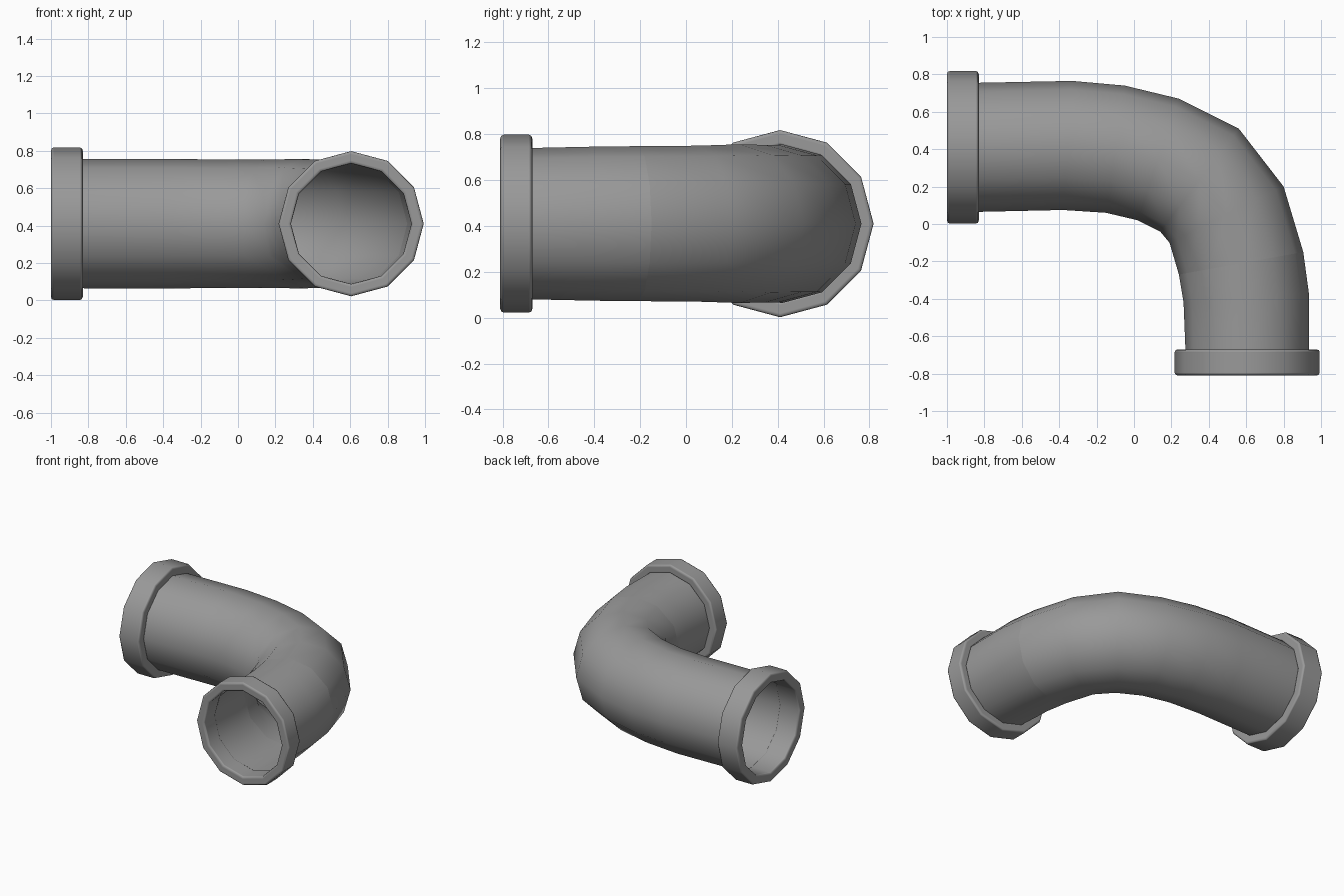
import bpy, bmesh
from math import sin, cos, pi, radians
from mathutils import Vector, Matrix

cube = bpy.data.objects.get("Cube")
if cube:
    bpy.data.objects.remove(cube, do_unlink=True)

SIDES = 12
AXIS_Z = 0.41

metal = bpy.data.materials.new("pipe grey")
metal.use_nodes = True
grey = (0.32, 0.32, 0.32, 1)
metal.diffuse_color = grey
metal.node_tree.nodes["Principled BSDF"].inputs["Base Color"].default_value = grey


def finish(name, bm):
    mesh = bpy.data.meshes.new(name)
    bm.to_mesh(mesh)
    bm.free()
    mesh.materials.append(metal)
    obj = bpy.data.objects.new(name, mesh)
    bpy.context.collection.objects.link(obj)
    for face in mesh.polygons:
        face.use_smooth = True
    return obj


def bridge(bm, a, b):
    for i in range(SIDES):
        j = (i + 1) % SIDES
        bm.faces.new((a[i], a[j], b[j], b[i]))


# Curved pipe: each ring spans an outer and an inner point of the bend
outer = [(-0.98, 0.755), (-0.83, 0.755), (-0.33, 0.765), (-0.05, 0.74), (0.24, 0.67),
         (0.56, 0.51), (0.80, 0.20), (0.905, -0.15), (0.935, -0.37), (0.935, -0.67), (0.935, -0.79)]
inner = [(-0.98, 0.065), (-0.83, 0.065), (-0.38, 0.075), (-0.15, 0.06), (0.02, 0.02),
         (0.14, -0.04), (0.19, -0.10), (0.24, -0.27), (0.265, -0.42), (0.275, -0.67), (0.275, -0.79)]
bm = bmesh.new()
rings = []
for o, n in zip(outer, inner):
    o, n = Vector((*o, AXIS_Z)), Vector((*n, AXIS_Z))
    mid, side = (o + n) / 2, (o - n) / 2
    height = min(side.length, 0.347)
    rings.append([bm.verts.new(mid + side * cos(a) + Vector((0, 0, height * sin(a))))
                  for a in (2 * pi * i / SIDES for i in range(SIDES))])
for a, b in zip(rings, rings[1:]):
    bridge(bm, a, b)
# Joint line between the bend and the short front length
for i in range(SIDES):
    bm.edges.get((rings[7][i], rings[7][i - 1])).smooth = False
bmesh.ops.recalc_face_normals(bm, faces=bm.faces)
finish("bent_pipe", bm)


# Collars: closed rounded rings around both open ends
def collar(name, centre, turn, length, r_out, r_in):
    bm = bmesh.new()
    section = [(0, r_out), (length, r_out), (length, r_in), (0, r_in)]
    loops = [[bm.verts.new((r * cos(2 * pi * i / SIDES), y, r * sin(2 * pi * i / SIDES)))
              for i in range(SIDES)] for y, r in section]
    for k in range(4):
        bridge(bm, loops[k], loops[(k + 1) % 4])
    bm.transform(Matrix.Translation(centre) @ Matrix.Rotation(turn, 4, "Z"))
    bmesh.ops.recalc_face_normals(bm, faces=bm.faces)
    obj = finish(name, bm)
    bevel = obj.modifiers.new("rounded rims", "BEVEL")
    bevel.width = 0.016
    bevel.segments = 2
    bevel.limit_method = "ANGLE"
    bevel.angle_limit = radians(50)
    bevel.harden_normals = True


collar("front_collar", (0.605, -0.81, AXIS_Z), 0, 0.14, 0.388, 0.322)
collar("side_collar", (-1.0, 0.41, AXIS_Z), -pi / 2, 0.17, 0.408, 0.338)
